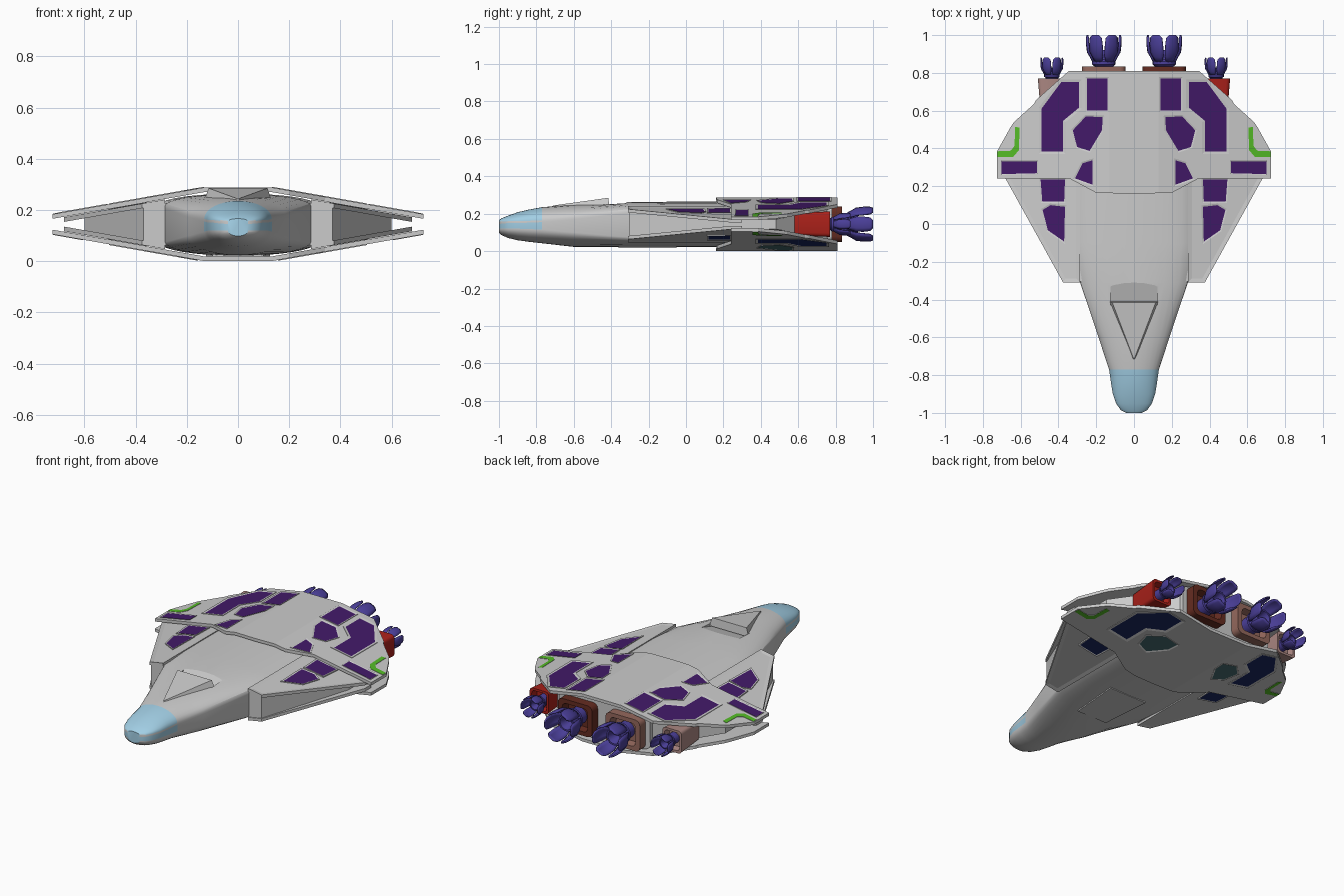
import bpy, bmesh
from math import sin, cos, pi, radians

if "Cube" in bpy.data.objects:
    bpy.data.objects.remove(bpy.data.objects["Cube"])

def material(name, rgb):
    m = bpy.data.materials.new(name)
    m.diffuse_color = (*rgb, 1)
    m.use_nodes = True
    m.node_tree.nodes["Principled BSDF"].inputs["Base Color"].default_value = m.diffuse_color
    return m

GREY = material("hull_grey", (0.55, 0.55, 0.55))
GLASS = material("glass_blue", (0.36, 0.62, 0.78))
PURPLE = material("panel_purple", (0.055, 0.01, 0.14))
NAVY = material("panel_navy", (0.01, 0.02, 0.12))
TEAL = material("panel_teal", (0.06, 0.15, 0.16))
GREEN = material("trim_green", (0.09, 0.5, 0.02))
INDIGO = material("nozzle_indigo", (0.07, 0.05, 0.32))
RED = material("housing_red", (0.4, 0.015, 0.01))
PINK = material("housing_pink", (0.42, 0.25, 0.23))
BROWN = material("housing_brown", (0.13, 0.025, 0.015))
TAN = material("housing_tan", (0.3, 0.14, 0.11))
TOP = 0.288          # height of the deck, the lower deck mirrors it to z = 0
CREASE = 0.13        # half width of the flat middle of the decks

def finish(bm, name, mats=(), smooth=None):
    bmesh.ops.recalc_face_normals(bm, faces=bm.faces[:])
    me = bpy.data.meshes.new(name)
    bm.to_mesh(me)
    bm.free()
    ob = bpy.data.objects.new(name, me)
    bpy.context.collection.objects.link(ob)
    for m in mats:
        me.materials.append(m)
    if smooth:
        bpy.ops.object.select_all(action='DESELECT')
        ob.select_set(True)
        bpy.context.view_layer.objects.active = ob
        bpy.ops.object.shade_smooth_by_angle(angle=radians(smooth))
    return ob

def loft(bm, rings):
    """Bridge closed rings in order and cap both ends."""
    vs = [[bm.verts.new(p) for p in r] for r in rings]
    n = len(vs[0])
    for a, b in zip(vs, vs[1:]):
        for i in range(n):
            bm.faces.new((a[i], a[(i + 1) % n], b[(i + 1) % n], b[i])).material_index = 0
    bm.faces.new(vs[0])
    bm.faces.new(vs[-1])

def deck_z(x):
    return TOP - max(0, abs(x) - CREASE) * 0.176

def slab(name, pts, off, bottom, color=None, rim=0, depth=0, low=False):
    """Mirrored plate following the sloping deck; bottom is a function of x and top z."""
    bm = bmesh.new()
    for s in (1, -1):
        up = [bm.verts.new((s * x, y, 1)) for x, y in pts]
        dn = [bm.verts.new((s * x, y, 0)) for x, y in pts]
        bm.faces.new(up)
        bm.faces.new(dn)
        for i in range(len(pts)):
            j = (i + 1) % len(pts)
            bm.faces.new((up[i], up[j], dn[j], dn[i]))
    bmesh.ops.recalc_face_normals(bm, faces=bm.faces[:])
    for s in (1, -1):
        bmesh.ops.bisect_plane(bm, geom=bm.verts[:] + bm.edges[:] + bm.faces[:],
                               plane_co=(s * CREASE, 0, 0), plane_no=(1, 0, 0))
    bm.normal_update()
    tops = [f for f in bm.faces if f.normal.z > 0.5]
    if rim:
        bmesh.ops.inset_region(bm, faces=tops, thickness=rim, depth=-depth, use_even_offset=True)
    if color:
        for f in tops:
            f.material_index = 1
    for v in bm.verts:
        t = deck_z(v.co.x) + off
        v.co.z = t - (1 - v.co.z) if v.co.z > 0.5 else bottom(t)
        if low:
            v.co.z = TOP - v.co.z
    return finish(bm, name, (GREY, color) if color else ())

# fuselage: y, half width, bottom, lower shoulder, upper shoulder, top
stations = [(-1.0, .04, .098, .12, .155, .166), (-.985, .07, .085, .12, .157, .176),
            (-.95, .095, .07, .12, .16, .19), (-.9, .112, .058, .12, .16, .208),
            (-.84, .122, .05, .118, .162, .222), (-.77, .132, .042, .115, .165, .235),
            (-.6, .188, .023, .1, .18, .248), (-.31, .285, .021, .075, .215, .262),
            (-.1, .305, .021, .072, .22, .264), (.78, .305, .021, .072, .22, .264)]
N = 16
rings = []
for y, w, zb, zl, zu, zt in stations:
    r = [(w * cos(pi * i / N), y, zu + (zt - zu) * sin(pi * i / N)) for i in range(N + 1)]
    r.append((-w, y, zu - .01))
    r += [(-w * cos(pi * i / N), y, zl - (zl - zb) * sin(pi * i / N)) for i in range(N + 1)]
    r.append((w, y, zu - .01))
    rings.append(r)
bm = bmesh.new()
loft(bm, rings)
for f in bm.faces:                       # cockpit windows
    c = f.calc_center_median()
    belt = abs(max(v.co.z for v in f.verts) - min(v.co.z for v in f.verts)) < .0135 and c.z < .1601 and c.z > .15
    if c.y < -.77 and c.z > .121 and not belt:
        f.material_index = 1
fuselage = finish(bm, "fuselage", (GREY, GLASS), 28)

# dorsal recess cut as a ramp behind the scoop
bm = bmesh.new()
loft(bm, [[(x, -.43, .225), (x, -.31, .262), (x, -.31, .32), (x, -.43, .32)] for x in (-.125, .125)])
cutter = finish(bm, "recess_cutter")
cutter.hide_render = True
mod = fuselage.modifiers.new("recess", 'BOOLEAN')
mod.operation = 'DIFFERENCE'
mod.object = cutter
mod.solver = 'EXACT'
bpy.context.view_layer.objects.active = fuselage
bpy.ops.object.modifier_apply(modifier=mod.name)
bpy.data.objects.remove(cutter)

# dorsal scoop wedge
bm = bmesh.new()
loft(bm, [[(-.004, -.73, .23), (.004, -.73, .23), (.003, -.71, .244), (-.003, -.71, .244)],
          [(-.132, -.41, .235), (.132, -.41, .235), (.115, -.415, .285), (-.115, -.415, .285)]])
finish(bm, "dorsal_scoop")

# body between the decks
slab("inner_body", [(0, -.28), (.29, -.305), (.37, -.305), (.6, .2), (.6, .48), (.34, .72), (.28, .78), (0, .78)],
     -.035, lambda t: TOP - t)

aft = [(0, .16), (.2, .165), (.34, .24), (.725, .24), (.725, .385), (.655, .51), (.635, .54),
       (.53, .635), (.52, .655), (.345, .81), (0, .81)]
front_wing = [(.285, -.31), (.375, -.31), (.68, .24), (.68, .3), (.285, .3)]
rect_a = [(.14, .6), (.25, .6), (.25, .77), (.14, .77)]
big_b = [(.29, .75), (.29, .62), (.375, .545), (.375, .385), (.49, .385), (.49, .61), (.385, .75)]
hex_c = [(.165, .565), (.17, .485), (.24, .385), (.3, .41), (.325, .49), (.25, .57)]
fan_d = [(.22, .205), (.315, .245), (.27, .32), (.22, .34)]
tip_e = [(.51, .265), (.705, .26), (.705, .335), (.51, .335)]
wing_f = [(.37, .12), (.485, .12), (.495, .235), (.365, .235)]
wing_g = [(.37, -.1), (.455, -.03), (.485, .07), (.435, .1), (.365, .09)]
trim = [(.605, .51), (.63, .515), (.632, .415), (.652, .388), (.722, .385), (.722, .355), (.64, .355), (.61, .39)]

def grow(pts, d=.014):
    """Push an outline away from its centre to make room for a rim."""
    cx = sum(p[0] for p in pts) / len(pts)
    cy = sum(p[1] for p in pts) / len(pts)
    return [(x + (d if x > cx else -d), y + (d if y > cy else -d)) for x, y in pts]

# upper and lower decks and wings
for low, side in ((False, "upper"), (True, "lower")):
    slab(side + "_aft_deck", aft, 0, lambda t: t - .018, low=low)
    slab(side + "_front_wing", front_wing, -.02, lambda t: t - .018, rim=.022, depth=.004, low=low)
    slab(side + "_green_trim", trim, .002, lambda t: t - .008, GREEN, low=low)

# coloured panels with raised rims
panels = [("rear_panel", rect_a, 0, PURPLE, None), ("large_panel", big_b, 0, PURPLE, NAVY),
          ("hex_panel", hex_c, 0, PURPLE, TEAL), ("fan_panel", fan_d, 0, PURPLE, None),
          ("tip_panel", tip_e, 0, PURPLE, None), ("wing_panel", wing_f, -.02, PURPLE, NAVY),
          ("wing_front_panel", wing_g, -.022, PURPLE, None)]
for name, pts, off, up_color, low_color in panels:
    if name == "tip_panel":
        outline, rim = pts, .004
    elif name == "large_panel":
        outline, rim = [(.276, .765), (.276, .61), (.361, .54), (.361, .371), (.504, .371), (.504, .615), (.392, .765)], .014
    else:
        outline, rim = grow(pts, .008), .008
    slab("upper_" + name, outline, off + .003, lambda t: t - .012, up_color, rim, .0025)
    if low_color:
        slab("lower_" + name, outline, off + .003, lambda t: t - .012, low_color, rim, .0025, True)

# belly hatch
slab("belly_hatch", [(0, -.36), (.1, -.36), (.125, -.05), (0, -.05)], -.018, lambda t: t - .015, low=True)

def round_rect(cx, y, hw, hh, r):
    pts = []
    for k, (sx, sz) in enumerate(((1, 1), (-1, 1), (-1, -1), (1, -1))):
        for i in range(4):
            a = pi / 2 * (k + i / 3)
            pts.append((cx + sx * (hw - r) + r * cos(a), y, TOP / 2 + sz * (hh - r) + r * sin(a)))
    return pts

def nozzle(name, cx, y0, s):
    bm = bmesh.new()
    prof = [(-.03, .05), (.035, .05), (.045, .062), (.06, .062), (.07, .052), (.12, .05), (.12, .04), (.06, .02)]
    loft(bm, [[(cx + s * r * cos(2 * pi * i / 18), y0 + s * y, TOP / 2 + s * r * sin(2 * pi * i / 18))
               for i in range(18)] for y, r in prof])
    finish(bm, name + "_core", (INDIGO,), 35)
    # flaring petals
    bm = bmesh.new()
    shape = [(.055, .055, 20), (.085, .07, 26), (.11, .085, 27), (.15, .09, 26), (.185, .09, 23), (.2, .087, 13)]
    for k in range(6):
        rows = [[bm.verts.new((cx + s * r * cos(a), y0 + s * y, TOP / 2 + s * r * sin(a)))
                 for a in [radians(60 * k + h * j / 2) for j in range(-2, 3)]] for y, r, h in shape]
        for p, q in zip(rows, rows[1:]):
            for i in range(4):
                bm.faces.new((p[i], p[i + 1], q[i + 1], q[i]))
    ob = finish(bm, name + "_petals", (INDIGO,), 35)
    m = ob.modifiers.new("thickness", 'SOLIDIFY')
    m.thickness = .008 * s
    m.offset = 0

# engine housings and nozzles
for s, side, inner, outer in ((1, "right", BROWN, RED), (-1, "left", TAN, PINK)):
    x = s * .16
    bm = bmesh.new()
    loft(bm, [round_rect(x, .76, .115, .095, .03), round_rect(x, .835, .115, .095, .03),
              round_rect(x, .835, .085, .07, .025), round_rect(x, .79, .075, .062, .025)])
    finish(bm, side + "_inner_housing", (inner,), 35)
    nozzle(side + "_inner_nozzle", x, .8, 1.0)
    x = s * .445
    bm = bmesh.new()
    loft(bm, [round_rect(x, .58, .048, .06, .015), round_rect(x, .77, .064, .068, .02),
              round_rect(x, .77, .05, .054, .018), round_rect(x, .73, .044, .048, .018)])
    finish(bm, side + "_outer_housing", (outer,), 35)
    nozzle(side + "_outer_nozzle", s * .435, .75, .65)
